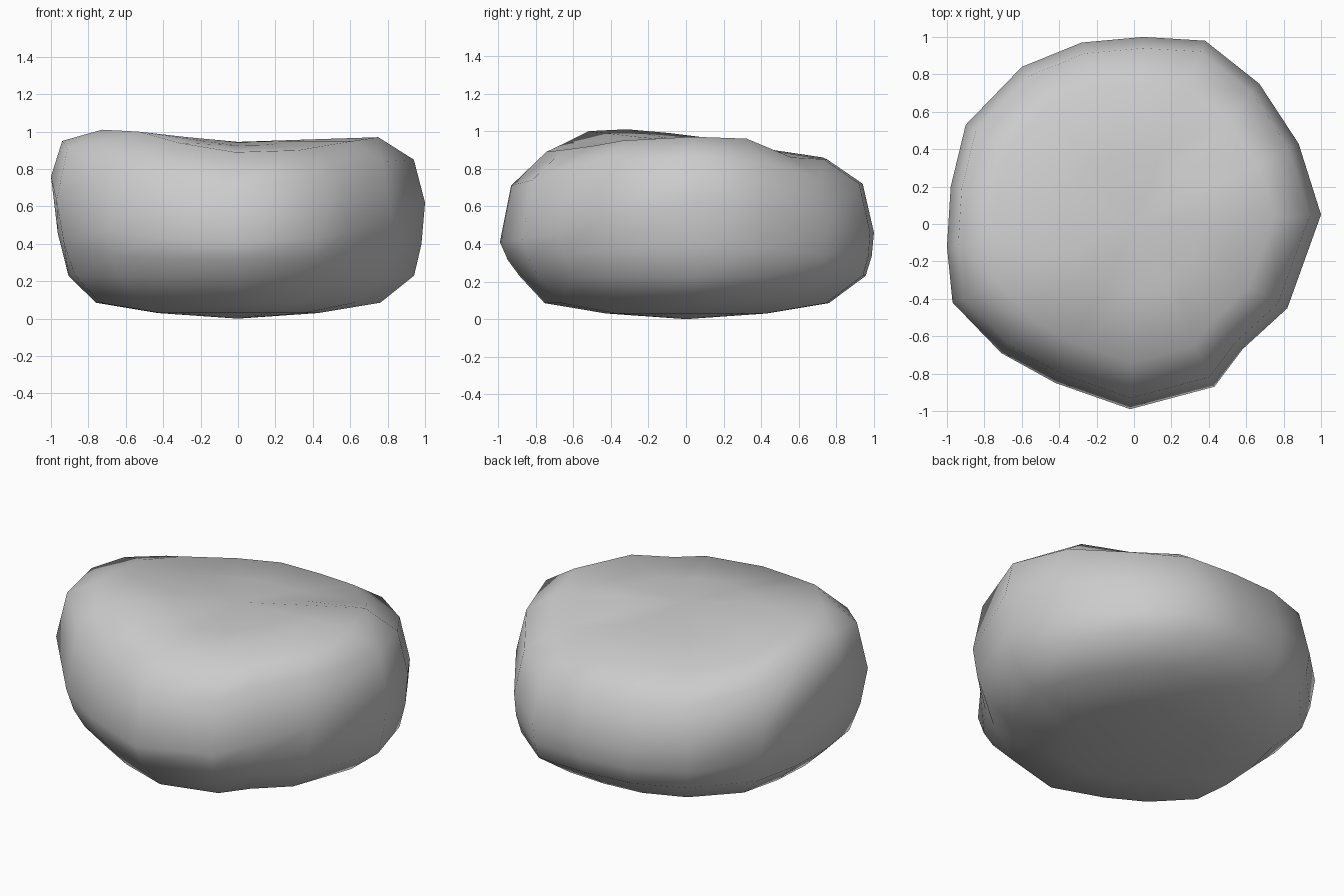
import bpy, bmesh

if "Cube" in bpy.data.objects:
    bpy.data.objects.remove(bpy.data.objects["Cube"])

# Widest outline seen from above: x, y, height there, shoulder height, rim height
OUTLINE = [
    (1.00, 0.05, 0.62, 0.85, 0.97), (0.88, 0.43, 0.57, 0.83, 0.96),
    (0.67, 0.75, 0.48, 0.75, 0.86), (0.38, 0.98, 0.46, 0.72, 0.85),
    (0.05, 1.00, 0.46, 0.72, 0.85), (-0.28, 0.97, 0.46, 0.73, 0.86),
    (-0.60, 0.84, 0.48, 0.75, 0.86), (-0.90, 0.53, 0.55, 0.82, 0.90),
    (-0.98, 0.20, 0.66, 0.91, 0.96), (-1.00, -0.12, 0.76, 0.95, 0.99),
    (-0.97, -0.42, 0.63, 0.91, 1.01), (-0.71, -0.69, 0.47, 0.84, 1.00),
    (-0.42, -0.85, 0.43, 0.75, 0.94), (-0.02, -0.99, 0.41, 0.71, 0.89),
    (0.43, -0.87, 0.43, 0.74, 0.90), (0.58, -0.67, 0.46, 0.80, 0.92),
    (0.82, -0.45, 0.55, 0.84, 0.95),
]


def low(x, y):
    """Lower side is fuller towards the back and tucked in at the front."""
    return .925 + .03 * y + .015 * x


def rings():
    """Stacked loops from the underside to the flat top."""
    yield [(x * .43, y * .43, .03) for x, y, e, s, r in OUTLINE]
    yield [(x * .76, y * .76, .085) for x, y, e, s, r in OUTLINE]
    yield [(x * low(x, y), y * low(x, y), .23) for x, y, e, s, r in OUTLINE]
    yield [(x * (.51 + low(x, y) / 2), y * (.51 + low(x, y) / 2), .15 + .4 * e)
           for x, y, e, s, r in OUTLINE]
    yield [(x, y, e) for x, y, e, s, r in OUTLINE]
    yield [(x * .94, y * .94, s) for x, y, e, s, r in OUTLINE]
    yield [(x * .75, y * .75, r) for x, y, e, s, r in OUTLINE]
    yield [(x * .38, y * .38, .57 + .4 * r) for x, y, e, s, r in OUTLINE]


# Boulder body: skin the loops and close both ends with a fan
bm = bmesh.new()
loops = [[bm.verts.new(p) for p in ring] for ring in rings()]
n = len(OUTLINE)
for lower, upper in zip(loops, loops[1:]):
    for i in range(n):
        j = (i + 1) % n
        bm.faces.new((lower[i], lower[j], upper[j], upper[i]))
for loop, z in ((loops[0], 0.0), (loops[-1], 0.945)):
    tip = bm.verts.new((0, 0, z))
    for i in range(n):
        bm.faces.new((loop[i], loop[(i + 1) % n], tip))
bmesh.ops.recalc_face_normals(bm, faces=bm.faces)
for f in bm.faces:
    f.smooth = True

mesh = bpy.data.meshes.new("boulder")
bm.to_mesh(mesh)
bm.free()
boulder = bpy.data.objects.new("boulder", mesh)
bpy.context.collection.objects.link(boulder)
